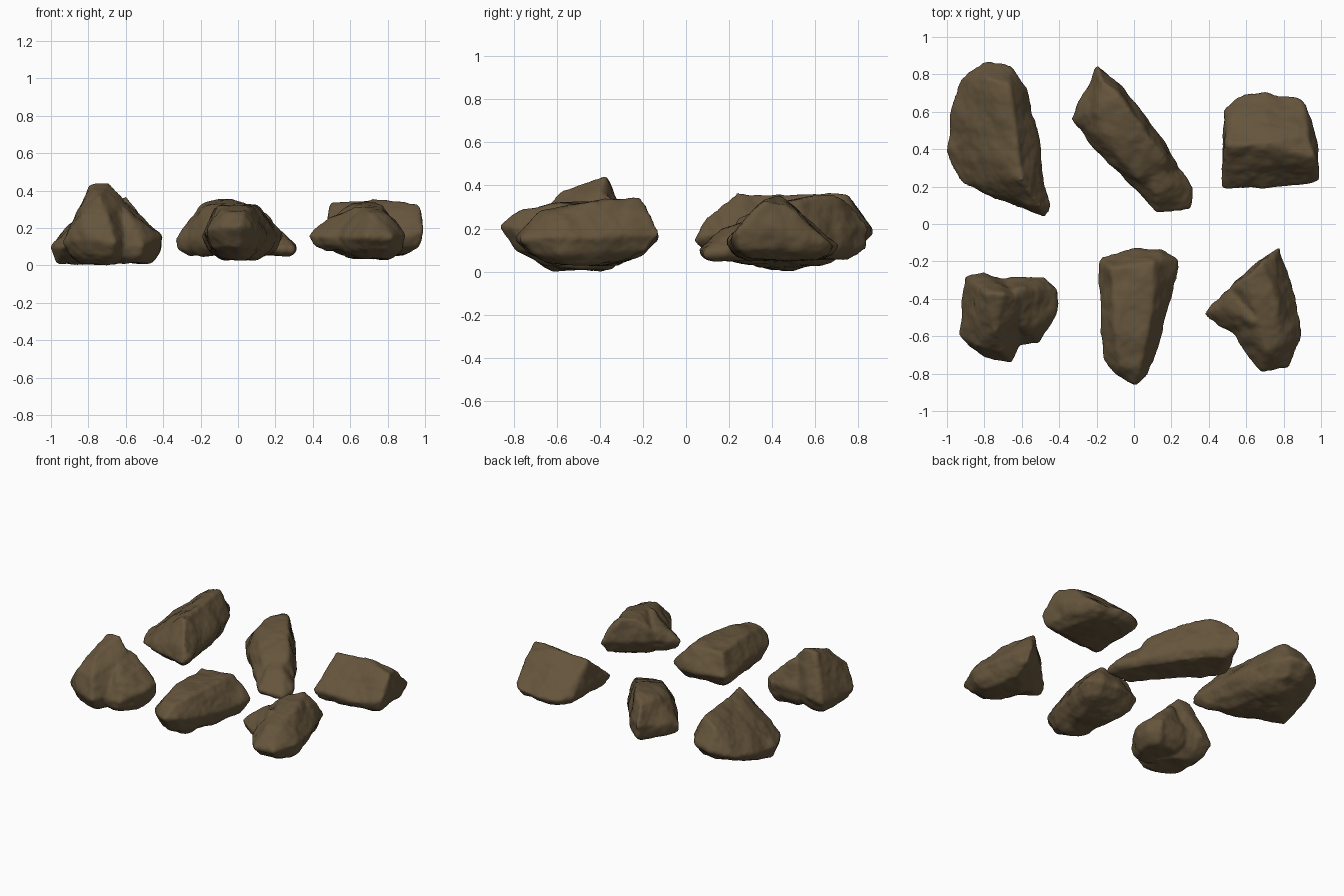
import bpy
import bmesh
from mathutils import Vector, noise

default_cube = bpy.data.objects.get("Cube")
if default_cube:
    bpy.data.objects.remove(default_cube, do_unlink=True)

# One earthy brown for every rock
stone = bpy.data.materials.new("brown_stone")
stone.use_nodes = True
stone.diffuse_color = (0.13, 0.09, 0.045, 1)
stone.node_tree.nodes["Principled BSDF"].inputs["Base Color"].default_value = stone.diffuse_color


def add_lobe(bm, floor, rim, crest, keel=0.5):
    """Convex chunk: a rim outline, crest points above it and a rounded underside."""
    rim = [Vector(p) for p in rim]
    centre = sum(rim, Vector()) / len(rim)
    points = rim + [Vector(p) for p in crest]
    for taper, lift in ((0.5 + keel / 2 + 0.08, 0.4), (keel, 0)):
        for p in rim:
            under = centre.lerp(p, taper)
            under.z = floor + (min(p.z, 0.18) - floor) * lift
            points.append(under)
    verts = [bm.verts.new(p) for p in points]
    hull = bmesh.ops.convex_hull(bm, input=verts)
    unused = {v for v in hull["geom_interior"] + hull["geom_unused"]
              if isinstance(v, bmesh.types.BMVert)}
    bmesh.ops.delete(bm, geom=list(unused), context="VERTS")


def weather(mesh):
    """Push the surface in and out with broad dents and fine chips."""
    offsets = []
    for v in mesh.vertices:
        broad = noise.noise(v.co * 7) * 0.014
        chips = noise.fractal(v.co * 16, 1.0, 2.0, 3) * 0.005
        offsets.append(v.co + v.normal * (broad + chips + 0.005))
    for v, co in zip(mesh.vertices, offsets):
        v.co = co
        v.co.z = max(co.z, 0)


def rock(name, *lobes):
    """Fuse the lobes into one skin, soften the edges and weather it."""
    bm = bmesh.new()
    for lobe in lobes:
        add_lobe(bm, **lobe)
    mesh = bpy.data.meshes.new(name)
    bm.to_mesh(mesh)
    bm.free()
    obj = bpy.data.objects.new(name, mesh)
    bpy.context.collection.objects.link(obj)

    skin = obj.modifiers.new("skin", "REMESH")
    skin.mode = "VOXEL"
    skin.voxel_size = 0.012
    soften = obj.modifiers.new("soften", "SMOOTH")
    soften.iterations = 6
    bpy.context.view_layer.update()
    graph = bpy.context.evaluated_depsgraph_get()
    fused = bpy.data.meshes.new_from_object(obj.evaluated_get(graph))
    obj.modifiers.clear()
    obj.data = fused
    bpy.data.meshes.remove(mesh)
    fused.name = name
    weather(fused)
    fused.materials.clear()
    fused.materials.append(stone)
    fused.shade_smooth()


# Large sloping boulder: crest on the inner side, lowest along the outer edge
rock("back_right_boulder", dict(
    floor=0.04, keel=0.45,
    rim=[(-.8, .86, .18), (-.66, .84, .2), (-.57, .73, .2), (-.51, .42, .16),
         (-.45, .1, .17), (-.48, .04, .14), (-.72, .13, .12), (-.93, .22, .1),
         (-1, .38, .1), (-.98, .58, .11), (-.93, .77, .14)],
    crest=[(-.5, .09, .25), (-.6, .24, .36), (-.64, .5, .35),
           (-.67, .75, .36), (-.78, .78, .32), (-.9, .45, .2),
           (-.97, .39, .01), (-.88, .45, .01)]))

# Long wedge: broad steep back, tall side wall, thin front tip
rock("back_middle_wedge", dict(
    floor=0.06, keel=0.75,
    rim=[(-.2, .85, .2), (-.1, .77, .2), (.06, .58, .18), (.24, .32, .13),
         (.17, .14, .11), (.05, .15, .12), (-.13, .32, .18), (-.33, .56, .14),
         (-.27, .69, .17)],
    crest=[(-.17, .77, .31), (-.2, .6, .33), (-.08, .68, .35), (-.02, .6, .35),
           (.1, .44, .31), (-.08, .35, .29), (-.2, .47, .28),
           (.17, .32, .25), (.02, .25, .24)]),
    dict(
    floor=0.06, keel=0.75,
    rim=[(.31, .18, .1), (.3, .09, .09), (.12, .05, .1), (-.05, .3, .12),
         (.18, .4, .12)],
    crest=[(.2, .22, .2), (.12, .16, .19), (.05, .4, .28)]))

# Roof-shaped block with a straight crest
rock("back_left_block", dict(
    floor=0.06, keel=0.65,
    rim=[(.48, .19, .14), (.83, .2, .14), (.99, .23, .18), (.98, .43, .18),
         (.91, .65, .14), (.87, .68, .12), (.71, .7, .12), (.55, .68, .12),
         (.49, .61, .13), (.47, .37, .17)],
    crest=[(.5, .42, .33), (.72, .43, .35), (.97, .36, .33), (.93, .47, .31)]))

# Jagged peak with a bulky shoulder on the inner side
rock("front_right_peak", dict(
    floor=0.01,
    rim=[(-.9, -.28, .12), (-.8, -.26, .15), (-.64, -.32, .16), (-.52, -.5, .14),
         (-.62, -.66, .12), (-.66, -.74, .12), (-.8, -.71, .14), (-.93, -.59, .12),
         (-.9, -.45, .1)],
    crest=[(-.79, -.37, .43), (-.7, -.37, .44), (-.74, -.58, .37),
           (-.85, -.5, .28), (-.84, -.65, .27), (-.7, -.68, .26),
           (-.62, -.4, .36)]),
    dict(
    floor=0.02, keel=0.65,
    rim=[(-.48, -.28, .16), (-.41, -.35, .16), (-.41, -.47, .16), (-.5, -.53, .14),
         (-.51, -.64, .11), (-.61, -.65, .11), (-.82, -.5, .14), (-.7, -.3, .16)],
    crest=[(-.68, -.42, .38), (-.62, -.35, .34), (-.52, -.35, .27),
           (-.57, -.56, .25)]))

# Long slab, broad at the back with a raised blunt nose
rock("front_middle_slab", dict(
    floor=0.04,
    rim=[(.24, -.19, .16), (.15, -.14, .15), (0, -.13, .16), (-.18, -.18, .16),
         (-.19, -.27, .16), (-.17, -.5, .17), (-.16, -.72, .19),
         (-.09, -.82, .2), (.01, -.86, .21), (.08, -.8, .2), (.12, -.62, .18),
         (.18, -.46, .15)],
    crest=[(-.12, -.24, .3), (.1, -.2, .31), (.1, -.4, .32), (-.1, -.55, .32),
           (-.07, -.76, .28), (.03, -.78, .28), (.07, -.6, .31)]))

# Kite-shaped shard: a tall flat wall on one side, falling to the far corner
rock("front_left_shard", dict(
    floor=0.04,
    rim=[(.44, -.41, .17), (.7, -.17, .2), (.78, -.12, .17), (.86, -.4, .16),
         (.9, -.61, .16), (.82, -.76, .15), (.68, -.79, .15), (.6, -.7, .15)],
    crest=[(.75, -.17, .26), (.68, -.21, .34), (.61, -.28, .34),
           (.77, -.45, .32), (.79, -.63, .27), (.71, -.68, .28)]),
    dict(
    floor=0.08,
    rim=[(.38, -.48, .16), (.48, -.36, .18), (.72, -.28, .16), (.7, -.68, .15),
         (.46, -.55, .15)],
    crest=[(.47, -.45, .24), (.51, -.37, .26), (.64, -.52, .31)]))
